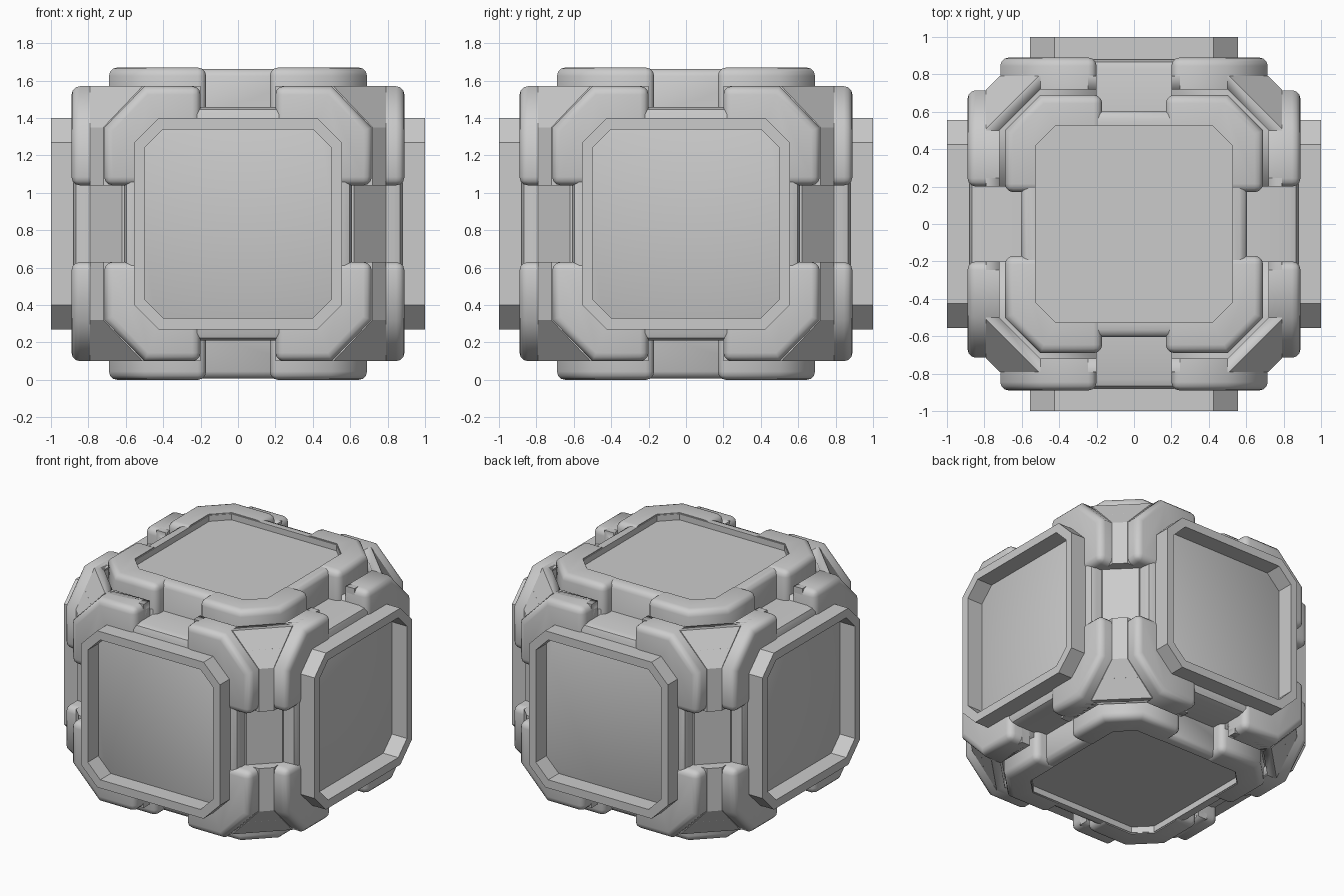
import bpy, bmesh
from mathutils import Vector

if "Cube" in bpy.data.objects:
    bpy.data.objects.remove(bpy.data.objects["Cube"])

CZ = 0.835  # height of the crate's centre

# maps (across, up, outward depth) to x, y, z for each face direction
MAP = {'x': lambda u, v, d: (d, u, v),
       'y': lambda u, v, d: (u, d, v),
       'z': lambda u, v, d: (u, v, d)}


def finish(name, bm, axes, angle=40):
    bmesh.ops.recalc_face_normals(bm, faces=bm.faces)
    me = bpy.data.meshes.new(name)
    bm.to_mesh(me)
    bm.free()
    ob = bpy.data.objects.new(name, me)
    ob.location.z = CZ
    bpy.context.collection.objects.link(ob)
    bpy.ops.object.select_all(action='DESELECT')
    ob.select_set(True)
    bpy.context.view_layer.objects.active = ob
    bpy.ops.object.shade_smooth_by_angle(angle=angle * 3.14159 / 180)
    if axes:
        m = ob.modifiers.new("mirror", 'MIRROR')
        m.use_axis = [a in axes for a in 'xyz']
        m.use_clip = False
        m.use_mirror_merge = False
    return ob


def octagon(w, h, c):
    return [(w, h - c), (w - c, h), (c - w, h), (-w, h - c),
            (-w, c - h), (c - w, -h), (w - c, -h), (w, c - h)]


# stack of chamfered rectangles (half width, half height, chamfer, depth)
def loft(name, axis, loops, closed=False, mirror=None):
    bm = bmesh.new()
    rings = [[bm.verts.new(MAP[axis](u, v, d)) for u, v in octagon(w, h, c)]
             for w, h, c, d in loops]
    pairs = list(zip(rings, rings[1:])) + ([(rings[-1], rings[0])] if closed else [])
    for a, b in pairs:
        for i in range(8):
            j = (i + 1) % 8
            bm.faces.new((a[i], a[j], b[j], b[i]))
    if not closed:
        bm.faces.new(rings[0])
        bm.faces.new(rings[-1])
    return finish(name, bm, axis if mirror is None else mirror)


# L-shaped corner guard: first 4 points outside, last 4 inside
def guard(name, axis, pts, d0, d1):
    bm = bmesh.new()
    lo = [bm.verts.new(MAP[axis](u, v, d0)) for u, v in pts]
    hi = [bm.verts.new(MAP[axis](u, v, d1)) for u, v in pts]
    n = len(pts)
    bm.faces.new(lo)
    bm.faces.new(hi)
    for i in range(n):
        j = (i + 1) % n
        bm.faces.new((lo[i], lo[j], hi[j], hi[i]))
    ed = [bm.edges.get((hi[i], hi[(i + 1) % n])) for i in (0, 1, 2, 3, 7)]
    ed += [bm.edges.get((lo[i], hi[i])) for i in (0, 3)]
    bmesh.ops.recalc_face_normals(bm, faces=bm.faces)
    bmesh.ops.bevel(bm, geom=ed, offset=0.045, segments=3, profile=0.5,
                    affect='EDGES', clamp_overlap=True)
    return finish(name, bm, 'xyz', 50)


# inner core with chamfered upright edges
loft("core", 'z', [(.79, .79, .17, -.62), (.79, .79, .17, .62)], mirror='')

side_L = [(.2, .735), (.5, .735), (.715, .515), (.715, .205),
          (.53, .205), (.53, .43), (.43, .535), (.2, .535)]
for axis, side in (('x', "side"), ('y', "front_back")):
    # raised pad, doubling as the recessed panel inside the frame
    loft(side + "_pad", axis, [(.61, .625, .15, .55), (.61, .625, .15, .83),
                               (.597, .612, .145, .866), (.57, .585, .14, .88)])
    # protruding frame
    loft(side + "_frame", axis, [(.555, .565, .13, .8), (.555, .565, .13, 1),
                                 (.5, .505, .1, 1), (.5, .505, .1, .8)], closed=True)
    guard(side + "_corner_guard", axis, side_L, .72, .89)

# top and bottom pads with shallow sunken panel
loft("top_bottom_pad", 'z', [(.605, .605, .15, .5), (.605, .605, .15, .79),
                             (.592, .592, .145, .817), (.565, .565, .13, .828),
                             (.525, .525, .105, .828), (.525, .525, .105, .785)])
top_L = [(.17, .69), (.5, .69), (.69, .5), (.69, .17),
         (.53, .17), (.53, .42), (.42, .53), (.17, .53)]
guard("top_bottom_corner_guard", 'z', top_L, .6, .835)

# faceted corner blocks, hollowed around the top guards
bm = bmesh.new()
for p in [(.72, .79, .515), (.79, .72, .515), (.79, .51, .735), (.51, .79, .735),
          (.72, .79, .205), (.79, .72, .205), (.2, .79, .735), (.79, .2, .735),
          (.2, .79, .205), (.79, .2, .205), (.2, .2, .735), (.2, .2, .205)]:
    bm.verts.new(p)
r = bmesh.ops.convex_hull(bm, input=bm.verts)
bmesh.ops.dissolve_limit(bm, angle_limit=.02, verts=bm.verts, edges=bm.edges)
block = finish("corner_block", bm, '', 20)
cutter = loft("block_cutter", 'z', [(.72, .72, .22, .66), (.72, .72, .22, .9)], mirror='')
cutter.hide_render = True
cutter.hide_viewport = True
b = block.modifiers.new("hollow", 'BOOLEAN')
b.object = cutter
b.solver = 'EXACT'
m = block.modifiers.new("mirror", 'MIRROR')
m.use_axis = (True, True, True)
m.use_mirror_merge = False
